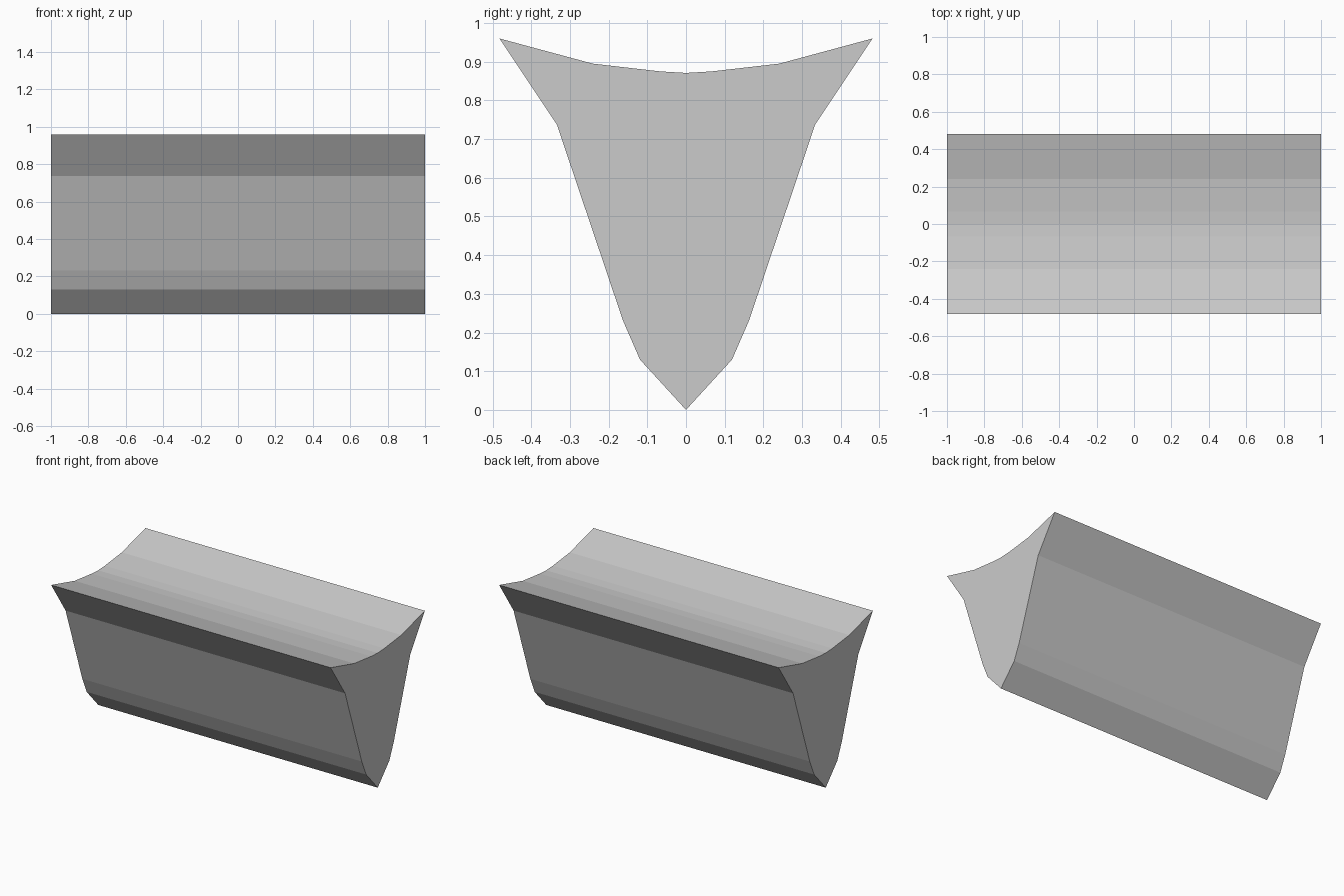
import bpy, bmesh

if "Cube" in bpy.data.objects:
    bpy.data.objects.remove(bpy.data.objects["Cube"])

# Half of the cross-section (y, z), from the bottom keel round to the top dip
HALF = [(0, 0), (0.119, 0.13), (0.163, 0.231), (0.334, 0.738),
        (0.482, 0.96), (0.241, 0.895), (0.067, 0.875), (0, 0.871)]
profile = HALF + [(-y, z) for y, z in HALF[-2:0:-1]]

# Prism: end cap at x = -1 extruded along to x = 1
bm = bmesh.new()
cap = bm.faces.new([bm.verts.new((-1, y, z)) for y, z in profile])
new = bmesh.ops.extrude_face_region(bm, geom=[cap], use_keep_orig=True)["geom"]
bmesh.ops.translate(bm, vec=(2, 0, 0),
                    verts=[g for g in new if isinstance(g, bmesh.types.BMVert)])
bmesh.ops.recalc_face_normals(bm, faces=bm.faces)

mesh = bpy.data.meshes.new("flared_beam")
bm.to_mesh(mesh)
bm.free()
bpy.context.collection.objects.link(bpy.data.objects.new("flared_beam", mesh))
